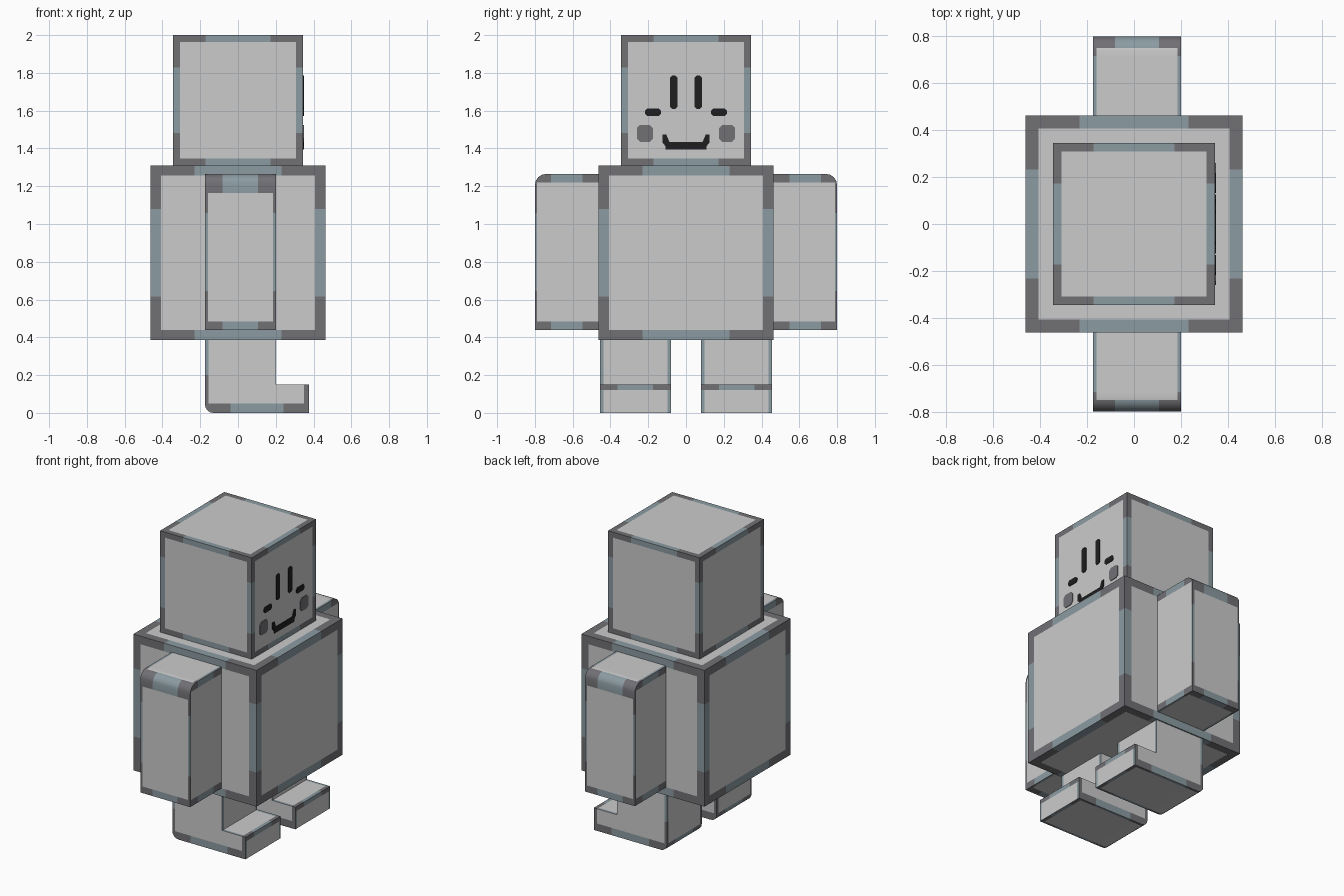
import bpy, bmesh
from mathutils import Vector

if "Cube" in bpy.data.objects:
    bpy.data.objects.remove(bpy.data.objects["Cube"])

COLOURS = [("light_grey", (0.60, 0.60, 0.60)), ("dark_grey", (0.165, 0.16, 0.175)),
           ("blue_grey", (0.26, 0.33, 0.365)), ("black", (0.013, 0.013, 0.014))]
LIGHT, DARK, BLUE, BLACK = range(4)
MATS = []
for name, rgb in COLOURS:
    m = bpy.data.materials.new(name)
    m.diffuse_color = (*rgb, 1)
    m.use_nodes = True
    m.node_tree.nodes["Principled BSDF"].inputs["Base Color"].default_value = m.diffuse_color
    MATS.append(m)


def prism(profile, axis, a, b):
    """Extrude a 2D profile from a to b along an axis (0 = x, 1 = y)."""
    bm = bmesh.new()
    place = (lambda p: (a, p[0], p[1])) if axis == 0 else (lambda p: (p[0], a, p[1]))
    face = bm.faces.new([bm.verts.new(place(p)) for p in profile])
    ext = bmesh.ops.extrude_face_region(bm, geom=[face])
    step = Vector((0, 0, 0))
    step[axis] = b - a
    bmesh.ops.translate(bm, verts=[v for v in ext["geom"] if isinstance(v, bmesh.types.BMVert)], vec=step)
    bmesh.ops.recalc_face_normals(bm, faces=bm.faces)
    return bm


def box(lo, hi):
    return prism([(lo[0], lo[2]), (hi[0], lo[2]), (hi[0], hi[2]), (lo[0], hi[2])], 1, lo[1], hi[1])


def cut(bm, axis, values):
    """Slice the surface with planes across one axis."""
    no = Vector((0, 0, 0))
    no[axis] = 1
    for v in values:
        geom = bm.verts[:] + bm.edges[:] + bm.faces[:]
        bmesh.ops.bisect_plane(bm, geom=geom, plane_co=no * v, plane_no=no, dist=1e-5)


def round_edge(bm, test, radius):
    edges = [e for e in bm.edges if all(test(v.co) for v in e.verts)]
    bmesh.ops.bevel(bm, geom=edges, offset=radius, segments=4, profile=0.5, affect='EDGES')


def finish(bm, name, rule):
    """Paint faces by rule(centre, normal) and add the object."""
    bm.normal_update()
    for f in bm.faces:
        f.material_index = rule(f.calc_center_median(), f.normal)
    mesh = bpy.data.meshes.new(name)
    bm.to_mesh(mesh)
    bm.free()
    for m in MATS:
        mesh.materials.append(m)
    ob = bpy.data.objects.new(name, mesh)
    bpy.context.collection.objects.link(ob)
    bpy.ops.object.select_all(action='DESELECT')
    ob.select_set(True)
    bpy.context.view_layer.objects.active = ob
    bpy.ops.object.shade_smooth_by_angle(angle=0.6)


def framed_block(name, half, z0, z1, border):
    """Block whose faces carry a border: dark corners, blue middles."""
    mid = Vector((0, 0, (z0 + z1) / 2))
    bm = box((-half, -half, z0), (half, half, z1))
    for ax in range(3):
        cut(bm, ax, [mid[ax] + k for k in (border - half, -half / 2, half / 2, half - border)])

    def rule(c, n):
        d = c - mid
        t = sorted(abs(d[i]) for i in range(3) if abs(n[i]) < 0.5)
        if t[1] < half - border:
            return LIGHT
        return DARK if t[0] > half / 2 else BLUE
    finish(bm, name, rule)


framed_block("torso", 0.463, 0.385, 1.311, 0.055)
framed_block("head", 0.345, 1.31, 2.0, 0.037)


# Arms: rounded along the upper outer edge
def arm_rule(c, n):
    dx, dz, y = abs(c.x - 0.0125), abs(c.z - 0.8525), abs(c.y)
    cx, cy, cz = dx > 0.094, abs(y - 0.6315) > 0.084, dz > 0.206
    side = dx > 0.1725
    if abs(n.x) > 0.9:
        if dz > 0.3675:
            return DARK if cy else BLUE
        if y > 0.788:
            return DARK if cz else BLUE
    elif abs(n.z) > 0.9 and y < 0.75:
        if side:
            return DARK if cy and y > 0.63 else BLUE
    elif abs(n.z) > 0.3 or c.z > 1.165 or c.z < 0.485:
        return DARK if cx else BLUE
    elif side:
        return DARK if cz else BLUE
    return LIGHT


for side, s in (("right", -1), ("left", 1)):
    ys = sorted((0.463 * s, 0.80 * s))
    bm = box((-0.175, ys[0], 0.44), (0.20, ys[1], 1.265))
    round_edge(bm, lambda co: abs(co.y) > 0.79 and co.z > 1.2, 0.06)
    cut(bm, 0, (-0.16, -0.0815, 0.1065, 0.185))
    cut(bm, 1, [s * y for y in (0.5475, 0.7155, 0.75, 0.788)])
    cut(bm, 2, (0.485, 0.6465, 1.0585, 1.165, 1.22))
    finish(bm, side + "_arm", arm_rule)


# Legs: L-shaped with a forward foot and a rounded heel
def leg_rule(c, n):
    dy = abs(abs(c.y) - 0.2675)
    corner, rim = dy > 0.094, dy > 0.17
    middle = -0.04 < c.x < 0.24
    if abs(n.y) > 0.9:                       # flanks
        if c.z < 0.05:
            return BLUE if middle else DARK
        if c.x < -0.155:
            return DARK if c.z < 0.2 else BLUE
        return DARK if c.x > 0.35 else LIGHT
    if n.x > 0.9:                            # shin and toe
        if c.x > 0.3 and c.z > 0.12:
            return DARK if corner else BLUE
        return BLUE if rim else LIGHT
    if n.z > 0.9:                            # top of foot
        if c.x > 0.35:
            return DARK if corner else BLUE
        return BLUE if rim else LIGHT
    if n.z < -0.9:                           # sole
        if rim or c.x < -0.155 or c.x > 0.35:
            return DARK if corner and not middle else BLUE
        return LIGHT
    if c.z < 0.05:                           # heel and calf
        return DARK if corner else BLUE
    if rim:
        return DARK if c.z < 0.2 else BLUE
    return LIGHT


LEG = [(-0.175, 0), (0.375, 0), (0.375, 0.15), (0.20, 0.15), (0.20, 0.386), (-0.175, 0.386)]
for side, s in (("right", -1), ("left", 1)):
    bm = prism(LEG, 1, 0.08 * s, 0.455 * s)
    round_edge(bm, lambda co: co.x < -0.17 and co.z < 0.01, 0.045)
    cut(bm, 0, (-0.155, -0.04, 0.24, 0.35))
    cut(bm, 1, [s * (0.2675 + d) for d in (-0.17, -0.094, 0.094, 0.17)])
    cut(bm, 2, (0.05, 0.12, 0.2))
    finish(bm, side + "_leg", leg_rule)


# Facial features: thin plates on the +x side of the head
def plate(name, profile, mat):
    finish(prism(profile, 0, 0.343, 0.349), name, lambda c, n: mat)


def chamfered(y0, y1, z0, z1, k):
    return [(y0 + k, z0), (y1 - k, z0), (y1, z0 + k), (y1, z1 - k),
            (y1 - k, z1), (y0 + k, z1), (y0, z1 - k), (y0, z0 + k)]


FEATURES = [("eye", 0.045, 0.085, 1.61, 1.785, 0.01, BLACK),
            ("lash", 0.132, 0.217, 1.572, 1.612, 0.012, BLACK),
            ("cheek", 0.175, 0.26, 1.435, 1.525, 0.017, DARK)]
for name, y0, y1, z0, z1, k, mat in FEATURES:
    plate("left_" + name, chamfered(y0, y1, z0, z1, k), mat)
    plate("right_" + name, chamfered(-y1, -y0, z0, z1, k), mat)

half_mouth = [(0.108, 1.395), (0.108, 1.412), (0.125, 1.43), (0.125, 1.475),
              (0.105, 1.475), (0.088, 1.435)]
plate("mouth", half_mouth + [(-y, z) for y, z in reversed(half_mouth)], BLACK)
